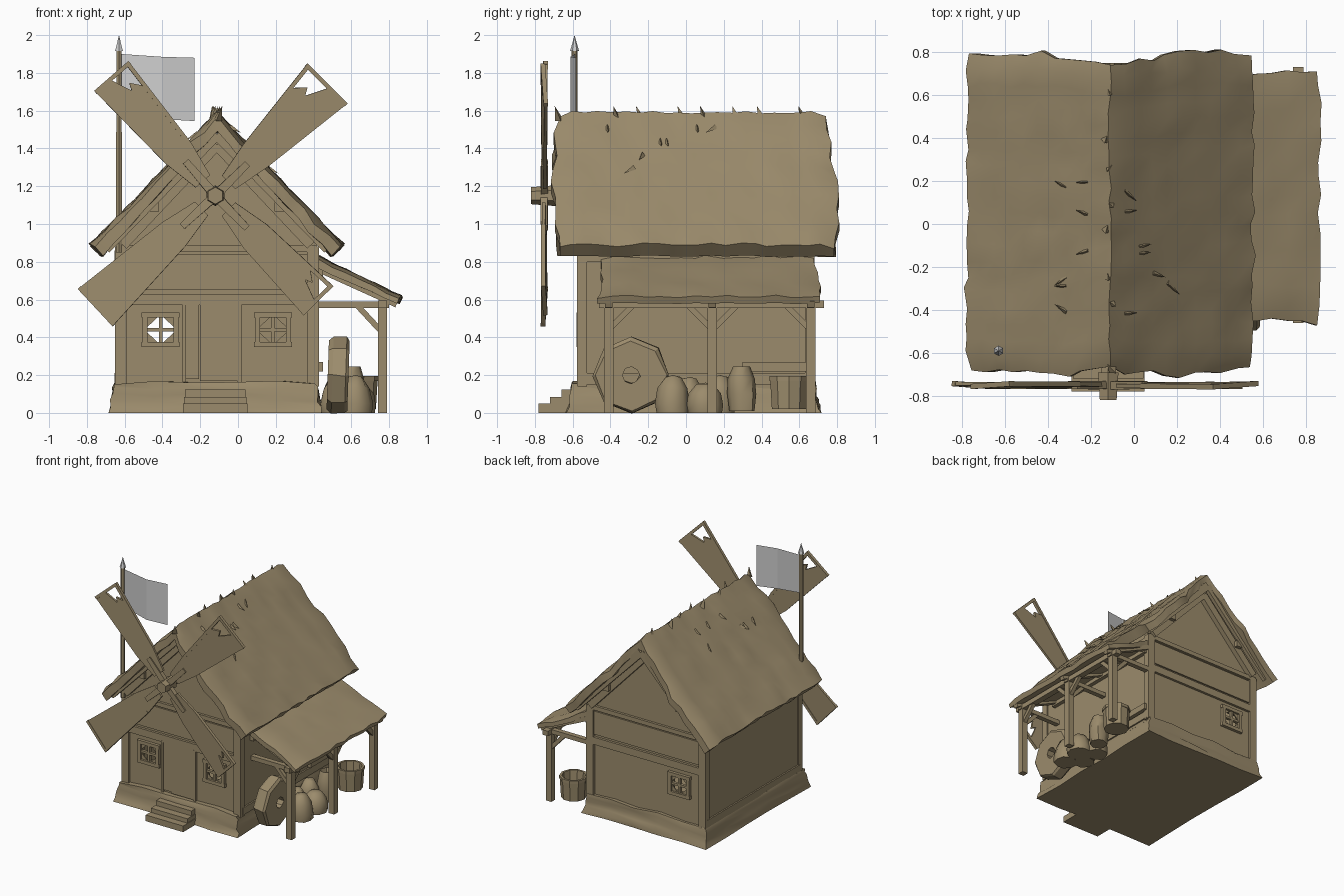
import bpy, bmesh, math, random
from mathutils import Vector, Matrix

if "Cube" in bpy.data.objects:
    bpy.data.objects.remove(bpy.data.objects["Cube"])

random.seed(4)
CX = -0.112  # centre line of the house


def material(name, rgb):
    m = bpy.data.materials.new(name)
    m.diffuse_color = (*rgb, 1)
    m.use_nodes = True
    m.node_tree.nodes["Principled BSDF"].inputs["Base Color"].default_value = m.diffuse_color
    return m


TAN = material("weathered tan", (0.33, 0.26, 0.15))
GREY = material("pale grey", (0.62, 0.62, 0.62))


def finish(name, bm, mat=TAN, smooth=None):
    bmesh.ops.remove_doubles(bm, verts=bm.verts, dist=1e-5)
    bmesh.ops.recalc_face_normals(bm, faces=bm.faces)
    me = bpy.data.meshes.new(name)
    bm.to_mesh(me)
    bm.free()
    me.materials.append(mat)
    if smooth:
        me.shade_smooth()
        me.set_sharp_from_angle(angle=math.radians(smooth))
    ob = bpy.data.objects.new(name, me)
    bpy.context.collection.objects.link(ob)
    return ob


def box(name, x0, x1, y0, y1, z0, z1):
    bm = bmesh.new()
    size = Matrix.Diagonal((x1 - x0, y1 - y0, z1 - z0, 1))
    mid = Matrix.Translation(((x0 + x1) / 2, (y0 + y1) / 2, (z0 + z1) / 2))
    bmesh.ops.create_cube(bm, size=1, matrix=mid @ size)
    return finish(name, bm)


def aim(a, b):
    a, b = Vector(a), Vector(b)
    q = (b - a).to_track_quat('Z', 'Y').to_matrix().to_4x4()
    return Matrix.Translation((a + b) / 2) @ q, (b - a).length


def beam(name, a, b, w, d):
    bm = bmesh.new()
    m, length = aim(a, b)
    bmesh.ops.create_cube(bm, size=1, matrix=m @ Matrix.Diagonal((w, d, length, 1)))
    return finish(name, bm)


def rod(name, a, b, r1, r2, n, mat=TAN):
    bm = bmesh.new()
    m, length = aim(a, b)
    bmesh.ops.create_cone(bm, cap_ends=True, segments=n, radius1=r1, radius2=r2,
                          depth=length, matrix=m)
    return finish(name, bm, mat)


def prism(name, pts, y0, y1, m=Matrix()):
    """Extrude an x-z outline along y."""
    bm = bmesh.new()
    f = bm.faces.new([bm.verts.new((x, y0, z)) for x, z in pts])
    ext = bmesh.ops.extrude_face_region(bm, geom=[f])["geom"]
    bmesh.ops.translate(bm, vec=(0, y1 - y0, 0),
                        verts=[v for v in ext if isinstance(v, bmesh.types.BMVert)])
    bmesh.ops.transform(bm, matrix=m, verts=bm.verts)
    return finish(name, bm)


def lathe(name, profile, n, m, jit=0.0, smooth=None):
    """Turn an (r, z) profile around z."""
    bm = bmesh.new()
    vs = [bm.verts.new((r, 0, z)) for r, z in profile]
    es = [bm.edges.new(p) for p in zip(vs, vs[1:])]
    bmesh.ops.spin(bm, geom=vs + es, cent=(0, 0, 0), axis=(0, 0, 1),
                   angle=2 * math.pi, steps=n, use_duplicate=False)
    bmesh.ops.remove_doubles(bm, verts=bm.verts, dist=1e-4)
    for v in bm.verts:
        v.co += Vector((random.uniform(-jit, jit), random.uniform(-jit, jit), 0))
    bmesh.ops.transform(bm, matrix=m, verts=bm.verts)
    return finish(name, bm, smooth=smooth)


def thatch(name, outer, inner, ends, params, ny, jit):
    """Rough straw slab between an outer and an inner x-z curve."""
    bm = bmesh.new()
    rings = []
    for j in range(ny + 1):
        t, ring = j / ny, []
        for s in params:
            y0, y1 = ends(s)
            o, i = Vector(outer(s)), Vector(inner(s))
            if j in (0, ny):
                o = o.lerp(i, 0.25)
            edge = 1.4 if j in (0, ny) or abs(s) == 1 else 1
            k = [random.uniform(-jit, jit) * edge for _ in range(3)]
            y = y0 + (y1 - y0) * t + k[0]
            ring.append((bm.verts.new((o.x + k[1] * 0.7, y, o.y + k[2] * 0.7)),
                         bm.verts.new((i.x + k[1] * 0.6, y, i.y + k[2] * 0.3))))
        rings.append(ring)
    last = len(params) - 1
    for a, b in zip(rings, rings[1:]):
        for i in range(last):
            for side in (0, 1):
                bm.faces.new((a[i][side], a[i + 1][side], b[i + 1][side], b[i][side]))
        for i in (0, last):
            bm.faces.new((a[i][0], a[i][1], b[i][1], b[i][0]))
    for r in (rings[0], rings[-1]):
        for i in range(last):
            bm.faces.new((r[i][0], r[i + 1][0], r[i + 1][1], r[i][1]))
    return finish(name, bm, smooth=45)


# Rough foundation and front steps
bm = bmesh.new()
bmesh.ops.create_cube(bm, size=1, matrix=Matrix.Translation((-0.12, 0.04, 0.08))
                      @ Matrix.Diagonal((1.12, 1.34, 0.16, 1)))
bmesh.ops.subdivide_edges(bm, edges=bm.edges, cuts=4, use_grid_fill=True)
for v in bm.verts:
    k = 1 - 0.3 * v.co.z
    v.co.x = -0.12 + (v.co.x + 0.12) * k + random.uniform(-0.01, 0.01)
    v.co.y = 0.04 + (v.co.y - 0.04) * k + random.uniform(-0.01, 0.01)
    if v.co.z > 0.01:
        v.co.z += random.uniform(-0.01, 0.01)
finish("foundation", bm, smooth=40)
for i, (y, z) in enumerate([(-0.78, 0.05), (-0.72, 0.085), (-0.66, 0.125)]):
    box(f"front_step_{i}", -0.29 + 0.005 * i, 0.05 - 0.005 * i, y, -0.55, 0, z)

# Hollow house walls with window openings
WINDOWS = [(-0.41, -0.56), (0.185, -0.56), (-0.41, 0.665)]
walls = prism("walls", [(CX - .53, .13), (CX + .53, .13), (CX + .53, .9), (CX, 1.46),
                        (CX - .53, .9)], -0.555, 0.66)
cutters = [prism("room_cutter", [(CX - .50, .16), (CX + .50, .16), (CX + .50, .89),
                                 (CX, 1.41), (CX - .50, .89)], -0.525, 0.63)]
cutters += [box("window_cutter", x - .07, x + .07, y - .1, y + .1, .375, .505)
            for x, y in WINDOWS]
bpy.context.view_layer.objects.active = walls
for c in cutters:
    mod = walls.modifiers.new("cut", 'BOOLEAN')
    mod.object, mod.solver = c, 'EXACT'
    bpy.ops.object.modifier_apply(modifier=mod.name)
    bpy.data.objects.remove(c)

# Window frames, cross bars and broken panes
for n, (x, y) in enumerate(WINDOWS):
    a, b = y - .02, y + .02
    for s in (-1, 1):
        box(f"window_{n}_jamb", x + s * .082 - .014, x + s * .082 + .014, a, b, .35, .53)
        box(f"window_{n}_rail", x - .1, x + .1, a, b, .44 + s * .078 - .014, .44 + s * .078 + .014)
        for t in (-1, 1):
            px, pz = x + s * .07, .44 + t * .066
            prism(f"window_{n}_shard", [(px, pz), (px, .44 + t * .015), (x + s * .015, pz)],
                  y - .003, y + .003)
    box(f"window_{n}_bar", x - .009, x + .009, y - .012, y + .012, .36, .52)
    box(f"window_{n}_crossbar", x - .08, x + .08, y - .012, y + .012, .431, .449)

# Timber framing on all four walls
for sx in (-1, 1):
    for y in (-0.55, 0.655):
        x = CX + sx * 0.508
        box("corner_post", x - .032, x + .032, y - .026, y + .026, .14, .88)
    x = CX + sx * 0.53
    box("side_top_beam", x - .012, x + .012, -.55, .66, .80, .86)
    box("side_sill", x - .012, x + .012, -.55, .66, .15, .21)
for s, y in ((-1, -0.555), (1, 0.66)):
    for z, h in ((.60, .06), (.87, .035)):
        box("gable_beam", CX - .53, CX + .53, y - .02, y + .02, z - h / 2, z + h / 2)
    box("wall_plank", CX - .5, CX + .5, y - .012, y + .012, .65, .84)
    for sx in (-1, 1):
        beam("gable_rafter", (CX + sx * .5, y + s * .02, .89), (CX, y + s * .02, 1.42), .04, .06)
        beam("barge_board", (CX + sx * .59, y + s * .075, .87), (CX, y + s * .075, 1.475), .03, .06)
for sx in (-1, 1):
    beam("purlin", (CX + sx * .33, -.62, 1.09), (CX + sx * .33, .73, 1.09), .05, .05)

# Door
box("door", -.20, 0, -.572, -.54, .17, .57)
box("door_side_plank", -.275, -.206, -.568, -.54, .18, .57)
for x in (-.285, .008):
    box("door_jamb", x - .01, x + .01, -.576, -.54, .16, .58)

# Main thatched roof with straw tufts on the ridge and loose straw on the slopes
def roof_outer(s):
    a = abs(s)
    return CX + .668 * s, 1.592 - .70 * a - .01 * math.sin(math.pi * a)


thatch("main_roof", roof_outer, lambda s: (CX + .61 * s, 1.49 - .66 * abs(s)),
       lambda s: (-.675 - .1 * abs(s) * (1 - abs(s)), .74 + .055 * min(1, 2 * abs(s))),
       [i / 10 for i in range(-10, 11)], 20, 0.012)
for y in (-.67, -.36, -.24, -.02, .1, .27, .4, .62):
    rod("ridge_tuft", (CX + random.uniform(-.02, .02), y, 1.55),
        (CX + random.uniform(-.03, .03), y - .025, 1.625), .025, 0, 3)
for i in range(14):
    s, y = random.choice((-.3, -.15, .1, .2, .3, .4)), random.uniform(-.45, .3)
    x, z = roof_outer(s)
    dx = .06 if s > 0 else -.06
    rod("loose_straw", (x, y, z - .006),
        (x + dx, y + random.uniform(-.06, .06), z - .035), .016, 0, 3)

# Lean-to: thatch, posts, beams and braces
thatch("porch_roof", lambda s: (.645 + .22 * s, .722 - .105 * s),
       lambda s: (.635 + .215 * s, .672 - .092 * s),
       lambda s: (-.45 - .01 * s, .695 + .025 * s),
       [i / 3 for i in range(-3, 4)], 14, 0.010)
POSTS = (-.41, .14, .66)
for y in POSTS:
    box("porch_post", .74, .79, y - .025, y + .025, 0, .57)
    box("porch_tie", .41, .80, y - .02, y + .02, .555, .59)
    beam("porch_rafter", (.42, y, .765), (.84, y, .575), .04, .035)
    beam("porch_brace_in", (.76, y, .43), (.63, y, .57), .03, .03)
    for s in (-1, 1):
        if -.42 < y + s * .1 < .67:
            beam("porch_brace", (.765, y, .44), (.765, y + s * .13, .57), .03, .03)
box("porch_beam", .74, .79, -.46, .73, .555, .595)
box("wall_rail", .41, .45, .30, .66, .22, .27)
box("wall_plate", .41, .45, -.44, .66, .72, .77)

# Sails: tapered cloth, some torn at the tip, on a hub and axle
# (angle, length, half width at tip, torn side)
for n, (ang, L, w, torn) in enumerate([(45, .84, .15, 1), (131, .84, .12, -1),
                                       (223, .87, .135, 0), (-45.5, .78, .11, 1)]):
    m = (Matrix.Translation((-.12, -.75, 1.15)) @ Matrix.Rotation(-math.radians(ang), 4, 'Y')
         @ Matrix.Rotation(math.radians(3), 4, 'X'))
    t = torn or 1
    tip = [(L - .15, w * .78), (L - .09, w * .4), (L - .13, w * .25), (L - .01, -w * .15)]
    if not torn:
        tip = [(L, w)]
    pts = [(.10, -.05), (.30, -.088), (L, -w)] + tip[::-1] + [(.30, .088), (.10, .05)]
    prism(f"sail_{n}", [(u, v * t) for u, v in pts], -.009, .009, m)
    prism(f"sail_tip_bar_{n}", [(L - .022, -w), (L, -w), (L, w), (L - .022, w)], -.012, .012, m)
    prism(f"sail_side_bar_{n}", [(.30, .088 * t), (L, w * t), (L, (w - .022) * t),
                                 (.30, .066 * t)], -.012, .012, m)
    prism(f"sail_spar_{n}", [(0, -.025), (.24, -.018), (.24, .018), (0, .025)], -.018, .018, m)
rod("sail_hub", (-.12, -.82, 1.15), (-.12, -.69, 1.15), .045, .055, 6)
rod("sail_axle", (-.12, -.70, 1.15), (-.12, -.50, 1.15), .035, .035, 6)

# Flagpole, metal tip and flag
rod("flagpole", (-.63, -.59, .85), (-.63, -.59, 1.92), .018, .016, 6)
rod("flagpole_tip", (-.63, -.59, 1.915), (-.63, -.59, 2.0), .024, 0, 6, GREY)
bm = bmesh.new()
cols = [[bm.verts.new((x, y, z)) for z in zs] for x, y, zs in
        [(-.62, -.587, (1.59, 1.90)), (-.40, -.612, (1.555, 1.885)), (-.23, -.582, (1.545, 1.88))]]
for a, b in zip(cols, cols[1:]):
    bm.faces.new((a[0], b[0], b[1], a[1]))
bmesh.ops.solidify(bm, geom=bm.faces[:], thickness=0.009)
finish("flag", bm, GREY)

# Millstone leaning by the wall
lathe("millstone", [(.045, -.055), (.185, -.055), (.2, -.03), (.2, .04), (.185, .055),
                    (.045, .055), (.045, -.055)], 8,
      Matrix.Translation((.53, -.29, .2)) @ Matrix.Rotation(math.radians(92), 4, 'Y'), 0.006)

# Sacks, bucket and basket under the lean-to
SACK = [(0, 0), (.95, 0), (1, .25), (.85, .65), (.45, .95), (0, 1)]
for x, y, r, h in ((.62, -.07, .095, .20), (.63, .10, .10, .16), (.52, .02, .085, .19),
                   (.52, .18, .085, .2)):
    lathe("grain_sack", [(r * a, h * b) for a, b in SACK], 9,
          Matrix.Translation((x, y, 0)), 0.006, 50)
lathe("open_sack", [(0, 0), (.07, 0), (.08, .09), (.07, .17), (.05, .235), (.04, .2), (0, .19)],
      8, Matrix.Translation((.60, .295, .01)), 0.006, 50)
lathe("basket", [(0, 0), (.095, 0), (.104, .15), (.108, .15), (.108, .175), (.09, .175),
                 (.08, .07), (0, .07)], 10, Matrix.Translation((.635, .545, .02)))
